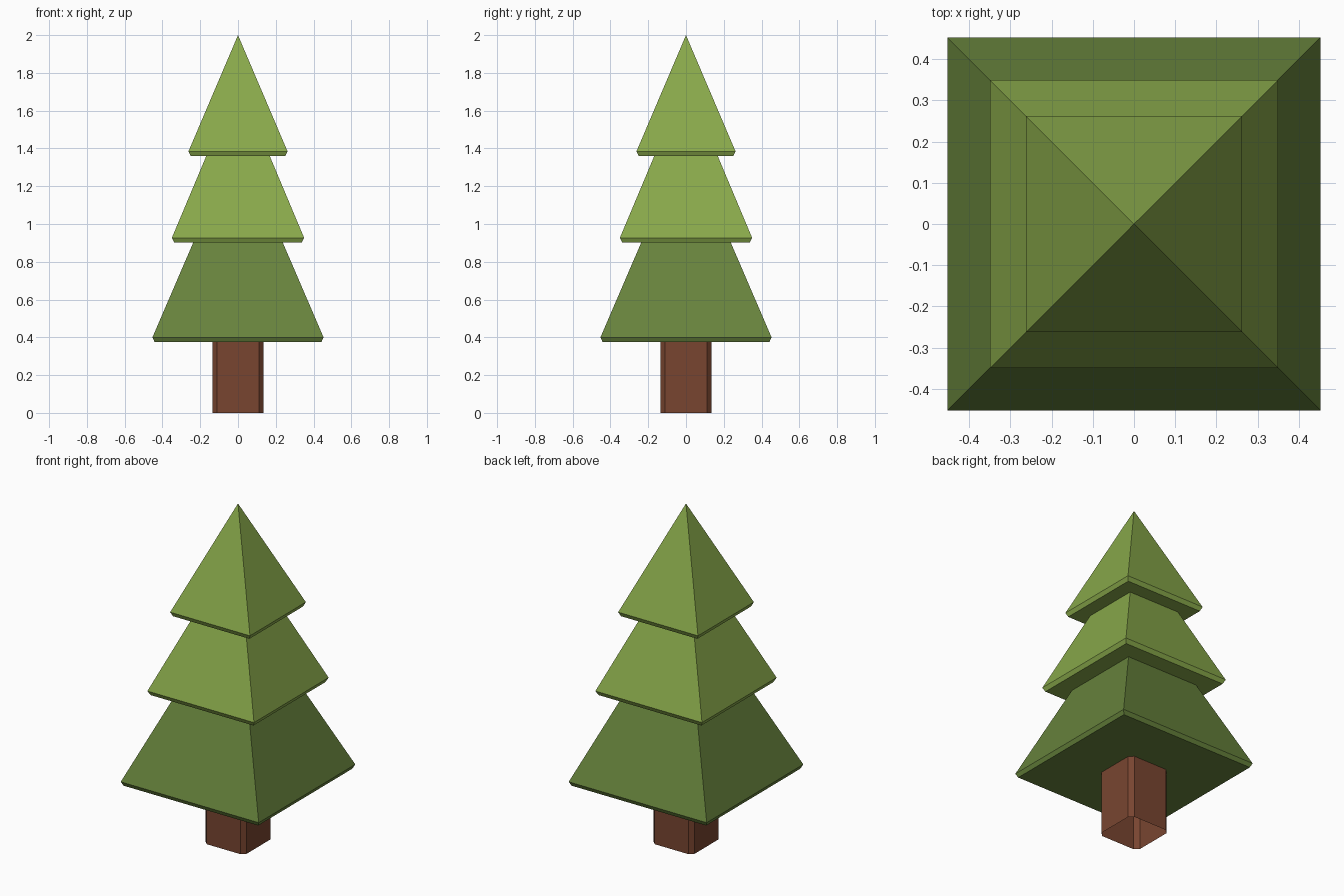
import bpy, bmesh

if "Cube" in bpy.data.objects:
    bpy.data.objects.remove(bpy.data.objects["Cube"])


def material(name, rgb):
    lin = [((c / 255 + 0.055) / 1.055) ** 2.4 for c in rgb]
    m = bpy.data.materials.new(name)
    m.diffuse_color = (*lin, 1)
    m.use_nodes = True
    m.node_tree.nodes["Principled BSDF"].inputs["Base Color"].default_value = m.diffuse_color
    return m


def square(h):
    return [(-h, -h), (h, -h), (h, h), (-h, h)]


def chamfered_square(h, c):
    i = h - c
    return [(-i, -h), (i, -h), (h, -i), (h, i), (i, h), (-i, h), (-h, i), (-h, -i)]


def loft(name, rings, mat, apex=None, cap_bottom=True):
    """Skin a stack of (z, outline) rings, optionally closing to an apex."""
    bm = bmesh.new()
    loops = [[bm.verts.new((x, y, z)) for x, y in pts] for z, pts in rings]
    n = len(loops[0])
    for lo, hi in zip(loops, loops[1:]):
        for i in range(n):
            j = (i + 1) % n
            bm.faces.new((lo[i], lo[j], hi[j], hi[i]))
    if cap_bottom:
        bm.faces.new(loops[0][::-1])
    if apex is not None:
        tip = bm.verts.new((0, 0, apex))
        for i in range(n):
            bm.faces.new((loops[-1][i], loops[-1][(i + 1) % n], tip))
    me = bpy.data.meshes.new(name)
    bm.to_mesh(me)
    bm.free()
    me.materials.append(mat)
    ob = bpy.data.objects.new(name, me)
    bpy.context.collection.objects.link(ob)
    return ob


bark = material("brown bark", (120, 69, 48))
dark_green = material("dark green", (103, 131, 60))
light_green = material("light green", (136, 168, 74))

# Trunk: chamfered square post, open underneath
post = chamfered_square(0.135, 0.024)
loft("trunk", [(0, post), (0.376, post)], bark, cap_bottom=False)

# Foliage tiers: undercut lip, then a sloping skirt into the tier above
loft("lower_foliage", [(0.376, square(0.442)), (0.40, square(0.453)),
                       (0.902, square(0.237))], dark_green)
loft("middle_foliage", [(0.902, square(0.338)), (0.927, square(0.35)),
                        (1.36, square(0.168))], light_green)
loft("top_foliage", [(1.36, square(0.251)), (1.385, square(0.262))],
     light_green, apex=2.0)
